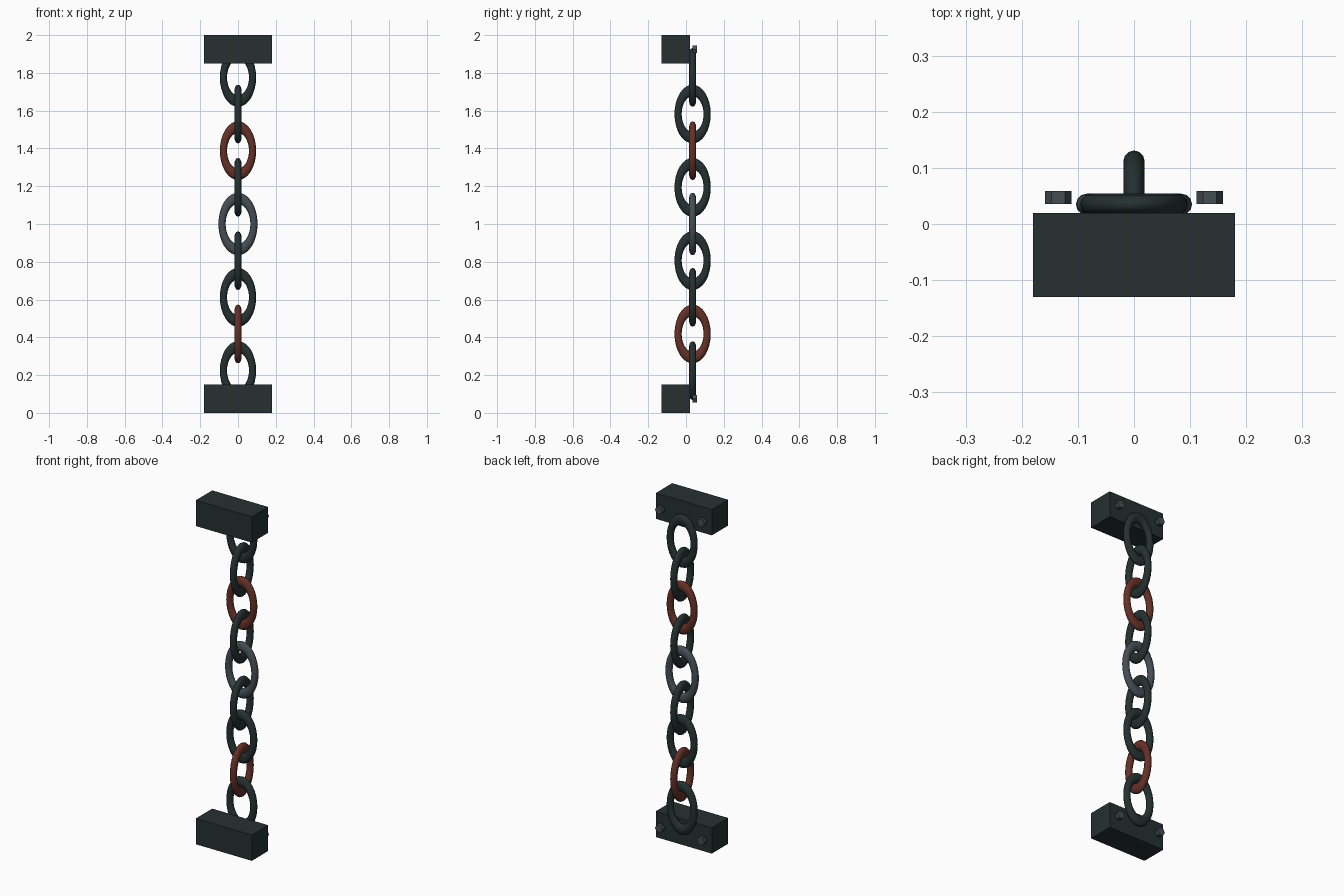
import bpy
import math

cube = bpy.data.objects.get("Cube")
if cube:
    bpy.data.objects.remove(cube, do_unlink=True)


def material(name, rgb):
    mat = bpy.data.materials.new(name)
    mat.use_nodes = True
    mat.diffuse_color = (*rgb, 1)
    bsdf = next(n for n in mat.node_tree.nodes if n.type == 'BSDF_PRINCIPLED')
    bsdf.inputs["Base Color"].default_value = (*rgb, 1)
    return mat


dark_iron = material("dark iron", (0.019, 0.03, 0.03))
worn_steel = material("worn steel", (0.06, 0.075, 0.088))
rust = material("rust", (0.13, 0.03, 0.02))


def finish(name, mat):
    obj = bpy.context.object
    obj.name = name
    obj.data.materials.append(mat)
    return obj


# Mounting blocks, each with two hex bolts behind it
for label, z in (("lower", 0.075), ("upper", 1.925)):
    bpy.ops.mesh.primitive_cube_add(size=1, location=(0, -0.055, z))
    block = finish(f"{label}_block", dark_iron)
    block.scale = (0.36, 0.15, 0.15)
    for side, x in (("left", 0.135), ("right", -0.135)):
        bpy.ops.mesh.primitive_cylinder_add(
            vertices=6, radius=0.024, depth=0.023, location=(x, 0.047, z),
            rotation=(math.pi / 2, math.pi / 6, 0))
        bolt = finish(f"{label}_{side}_bolt", worn_steel)
        # Put two corners of the hexagon on the horizontal axis
        bolt.rotation_euler = (math.pi / 2, 0, 0)
        for v in bolt.data.vertices:
            v.co.x, v.co.y = (v.co.x * math.cos(math.pi / 6) - v.co.y * 0.5,
                              v.co.x * 0.5 + v.co.y * math.cos(math.pi / 6))

# Chain of stretched links, alternately turned a quarter
LINKS = 9
MIDDLE = LINKS // 2
for i in range(LINKS):
    mat = {2: rust, MIDDLE: worn_steel, 7: rust}.get(i, dark_iron)
    radius = 0.0845 if i == MIDDLE else 0.077
    bpy.ops.mesh.primitive_torus_add(
        major_radius=radius, minor_radius=0.019,
        major_segments=32, minor_segments=12,
        location=(0, 0.035, 1 + (MIDDLE - i) * 0.194),
        rotation=(math.pi / 2, 0, (i % 2) * math.pi / 2))
    link = finish(f"chain_link_{i + 1}", mat)
    link.scale = (1, 1.6 if i == MIDDLE else 1.62, 1)
    bpy.ops.object.shade_smooth()
